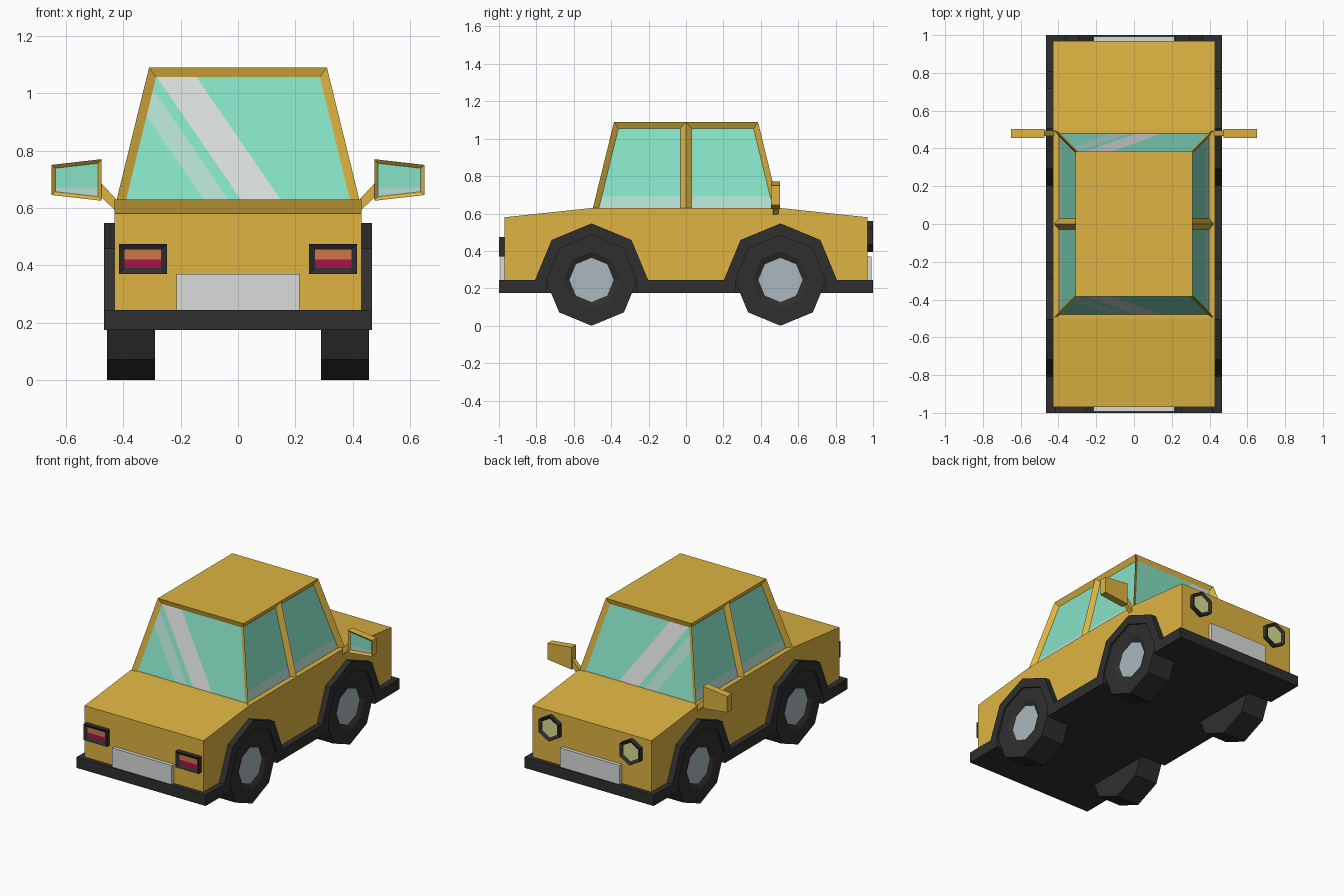
import bpy, bmesh, math
from mathutils import Vector

if "Cube" in bpy.data.objects:
    bpy.data.objects.remove(bpy.data.objects["Cube"])


def lin(c):
    c /= 255
    return c / 12.92 if c <= 0.04045 else ((c + 0.055) / 1.055) ** 2.4


MATS = {}
for name, rgb in {
    "gold paint": (222, 180, 65), "dark rubber": (47, 47, 47), "green glass": (134, 226, 197),
    "grey streak": (218, 222, 220), "pale streak": (180, 222, 210), "crimson lamp": (166, 20, 76),
    "orange lamp": (206, 118, 76), "silver plate": (216, 220, 219), "yellow lamp": (214, 222, 142),
    "wheel grey": (170, 184, 192),
}.items():
    m = bpy.data.materials.new(name)
    m.diffuse_color = (*[lin(c) for c in rgb], 1)
    m.use_nodes = True
    m.node_tree.nodes["Principled BSDF"].inputs["Base Color"].default_value = m.diffuse_color
    MATS[name] = m


def prism(axis, pts, a, b):
    """Bmesh of a 2D outline extruded along an axis from a to b."""
    bm = bmesh.new()

    def at(p, t):
        return {"x": (t, p[0], p[1]), "y": (p[0], t, p[1]), "z": (p[0], p[1], t)}[axis]

    lo = [bm.verts.new(at(p, a)) for p in pts]
    hi = [bm.verts.new(at(p, b)) for p in pts]
    bm.faces.new(lo)
    bm.faces.new(hi[::-1])
    n = len(pts)
    for i in range(n):
        bm.faces.new((lo[i], hi[i], hi[(i + 1) % n], lo[(i + 1) % n]))
    bmesh.ops.recalc_face_normals(bm, faces=bm.faces)
    return bm


def rect(x0, x1, z0, z1):
    return [(x0, z0), (x1, z0), (x1, z1), (x0, z1)]


def ngon(n, cx, cz, r):
    return [(cx + r * math.sin(2 * math.pi * i / n), cz + r * math.cos(2 * math.pi * i / n)) for i in range(n)]


def facing(bm, d, limit=0.9):
    bm.normal_update()
    return [f for f in bm.faces if f.normal.dot(Vector(d)) > limit]


def inset(bm, faces, t, depth, mat=None):
    bmesh.ops.inset_individual(bm, faces=faces, thickness=t, depth=depth, use_even_offset=True)
    if mat is not None:
        for f in faces:
            f.material_index = mat


def cut(bm, faces, co, no):
    geom = set(faces)
    for f in faces:
        geom.update(f.edges)
        geom.update(f.verts)
    bmesh.ops.bisect_plane(bm, geom=list(geom), plane_co=co, plane_no=no, dist=1e-5)


def finish(name, bm, *mats):
    me = bpy.data.meshes.new(name)
    bm.to_mesh(me)
    bm.free()
    for m in mats:
        me.materials.append(MATS[m])
    bpy.context.collection.objects.link(bpy.data.objects.new(name, me))


WY, WZ = 0.505, 0.245

# Lower body
finish("body", prism("x", [(-.97, .24), (.97, .24), (.97, .58), (.5, .63), (-.5, .63), (-.97, .58)], -.43, .43),
       "gold paint")

# Bumper and sill tray, notched around the wheels
side = [(.467, -1)]
for c in (-WY, WY):
    side += [(.467, c - .24), (.29, c - .24), (.29, c + .24), (.467, c + .24)]
side.append((.467, 1))
finish("bumper_tray", prism("z", side + [(-x, y) for x, y in side[::-1]], .175, .245), "dark rubber")

# Cabin: tapered box with recessed windows
bm = prism("z", rect(-.43, .43, -.505, .505), .60, 1.09)
for v in bm.verts:
    if v.co.z > 1:
        v.co.x *= .31 / .43
        v.co.y *= .385 / .505
walls = [f for f in bm.faces if abs(f.normal.x) > .5]
cut(bm, walls, (0, 0, 0), (0, 1, 0))
bm.normal_update()
inset(bm, [f for f in bm.faces if abs(f.normal.x) > .8], .03, -.025, 1)
inset(bm, facing(bm, (0, 1, 0)) + facing(bm, (0, -1, 0)), .031, -.018, 1)
bm.normal_update()


def panes(ax):
    return [f for f in bm.faces if f.material_index == 1 and abs(f.normal[ax]) > .8]


# Glass reflections: slanted streaks front and rear, low band on the sides
SL = .687
for s in (-.12, -.033, .01, .148):
    cut(bm, panes(1), (s, 0, .63), (1, 0, SL))
cut(bm, panes(0), (0, 0, .69), (0, 0, 1))
bm.normal_update()
for f in panes(1):
    c = f.calc_center_median()
    s = c.x + SL * (c.z - .63)
    if .01 < s < .148:
        f.material_index = 2
    elif -.12 < s < -.033:
        f.material_index = 3
for f in panes(0):
    if f.calc_center_median().z < .68:
        f.material_index = 3
finish("cabin", bm, "gold paint", "green glass", "grey streak", "pale streak")

# Number plates, front and rear
for e, label in ((-1, "rear"), (1, "front")):
    finish(label + "_plate", prism("y", rect(-.215, .215, .24, .37), e * .96, e * .993), "silver plate")

for s, label in ((-1, "left"), (1, "right")):
    for e, end in ((-1, "rear"), (1, "front")):
        # Wheel with recessed hub
        bm = prism("x", ngon(8, e * WY, WZ, .245), s * .29, s * .457)
        hub = facing(bm, (s, 0, 0))
        inset(bm, hub, .087, 0)
        inset(bm, hub, .03, -.015, 1)
        finish(f"{label}_{end}_wheel", bm, "dark rubber", "wheel grey")
        # Wheel arch
        arc = [(e * WY + r * math.cos(a * math.pi / 4), WZ + r * math.sin(a * math.pi / 4))
               for r, order in ((.302, range(5)), (.24, range(4, -1, -1))) for a in order]
        finish(f"{label}_{end}_arch", prism("x", arc, s * .38, s * .467), "dark rubber")

    # Tail lamp: dark frame, crimson below and orange above
    bm = prism("y", rect(s * .248, s * .415, .37, .475), -.96, -1)
    lens = facing(bm, (0, -1, 0))
    inset(bm, lens, .02, -.012, 1)
    cut(bm, lens, (0, 0, .421), (0, 0, 1))
    for f in bm.faces:
        if f.material_index == 1 and f.calc_center_median().z > .421:
            f.material_index = 2
    finish(label + "_tail_lamp", bm, "dark rubber", "crimson lamp", "orange lamp")

    # Hexagonal headlamp
    bm = prism("y", ngon(6, s * .292, .477, .084), .96, 1)
    inset(bm, facing(bm, (0, 1, 0)), .02, -.012, 1)
    finish(label + "_headlamp", bm, "dark rubber", "yellow lamp")

    # Wing mirror with its glass towards the rear, and its arm
    bm = prism("y", [(s * .475, .625), (s * .65, .645), (s * .65, .75), (s * .475, .77)], .455, .503)
    glass = facing(bm, (0, -1, 0))
    inset(bm, glass, .013, -.012, 1)
    cut(bm, glass, (0, 0, .672), (0, 0, 1))
    for f in bm.faces:
        if f.material_index == 1 and f.calc_center_median().z < .672:
            f.material_index = 2
    finish(label + "_mirror", bm, "gold paint", "green glass", "pale streak")
    finish(label + "_mirror_arm", prism("y", [(s * .415, .58), (s * .48, .64), (s * .48, .69), (s * .415, .62)],
                                        .465, .495), "gold paint")
